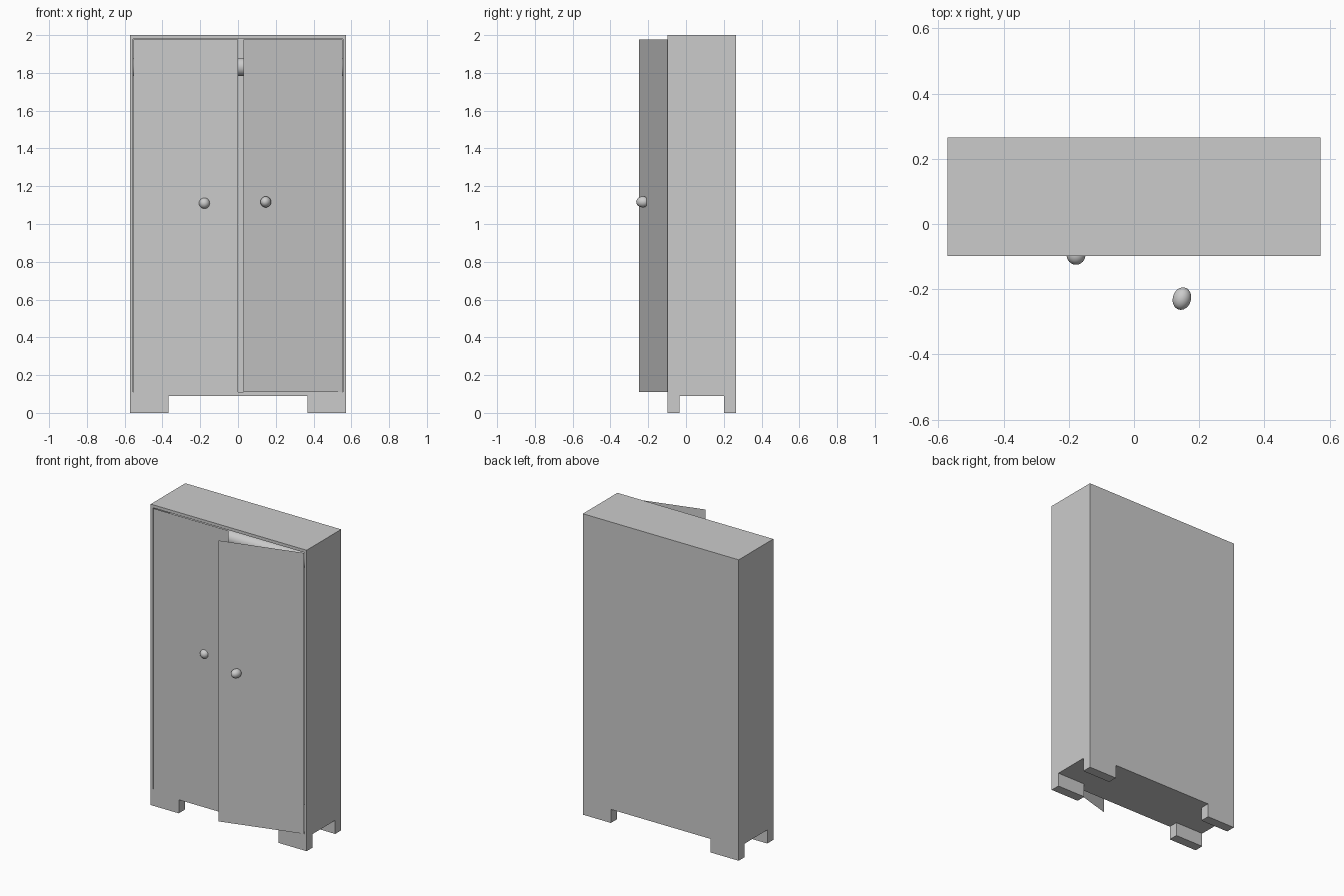
import bpy
from math import radians

if "Cube" in bpy.data.objects:
    bpy.data.objects.remove(bpy.data.objects["Cube"])

W, YF, YB, T = 0.573, -0.098, 0.265, 0.017   # half width, front, back, wall
Z0, Z1, H = 0.09, 0.11, 2.0                  # underside, floor top, height


def mesh_object(name, verts, faces):
    mesh = bpy.data.meshes.new(name)
    mesh.from_pydata(verts, [], faces)
    obj = bpy.data.objects.new(name, mesh)
    bpy.context.collection.objects.link(obj)
    return obj


def box(name, x0, x1, y0, y1, z0, z1):
    verts = [(x, y, z) for x in (x0, x1) for y in (y0, y1) for z in (z0, z1)]
    faces = [(0, 1, 3, 2), (4, 6, 7, 5), (0, 4, 5, 1),
             (2, 3, 7, 6), (0, 2, 6, 4), (1, 5, 7, 3)]
    return mesh_object(name, verts, faces)


def door(name, a, b):
    # thin upright sheet between two points in plan
    verts = [(*a, Z1), (*b, Z1), (*b, 1.977), (*a, 1.977)]
    return mesh_object(name, verts, [(0, 1, 2, 3)])


def knob(name, loc, scale, turn=0):
    bpy.ops.mesh.primitive_uv_sphere_add(segments=24, ring_count=16, radius=1, location=loc,
                                         rotation=(0, 0, radians(turn)))
    obj = bpy.context.object
    obj.name = name
    obj.scale = scale
    bpy.ops.object.shade_smooth()


# Hollow cabinet, open at the front
i = W - T
outer = [(x, y, z) for z in (Z0, H) for x, y in ((-W, YF), (W, YF), (W, YB), (-W, YB))]
inner = [(x, y, z) for z in (Z1, H - 0.02)
         for x, y in ((-i, YF), (i, YF), (i, YB - T), (-i, YB - T))]
shell = [(0, 3, 2, 1), (4, 5, 6, 7), (1, 2, 6, 5), (2, 3, 7, 6), (3, 0, 4, 7)]
lining = [tuple(8 + v for v in reversed(f)) for f in shell]
rim = [(0, 1, 9, 8), (1, 5, 13, 9), (5, 4, 12, 13), (4, 0, 8, 12)]
mesh_object("cabinet_body", outer + inner, shell + lining + rim)

# Corner feet
for side, sx in (("left", -1), ("right", 1)):
    x0, x1 = sorted((sx * W, sx * 0.367))
    box(f"front_foot_{side}", x0, x1, YF, -0.035, 0, Z0)
    box(f"back_foot_{side}", x0, x1, 0.202, YB, 0, Z0)

# Closed left door, right door ajar
door("left_door", (-0.553, YF - 0.001), (0.0, YF - 0.001))
door("right_door", (0.03, -0.248), (0.553, YF - 0.001))

# Knobs
knob("left_knob", (-0.178, -0.095, 1.11), (0.029, 0.03, 0.029))
knob("right_knob", (0.147, -0.229, 1.117), (0.028, 0.035, 0.029), -16)

# Clothes rail
bpy.ops.mesh.primitive_cylinder_add(vertices=32, radius=0.048, depth=2 * i,
                                    location=(0, 0.083, 1.832), rotation=(0, radians(90), 0))
bpy.context.object.name = "clothes_rail"
bpy.ops.object.shade_smooth_by_angle()
